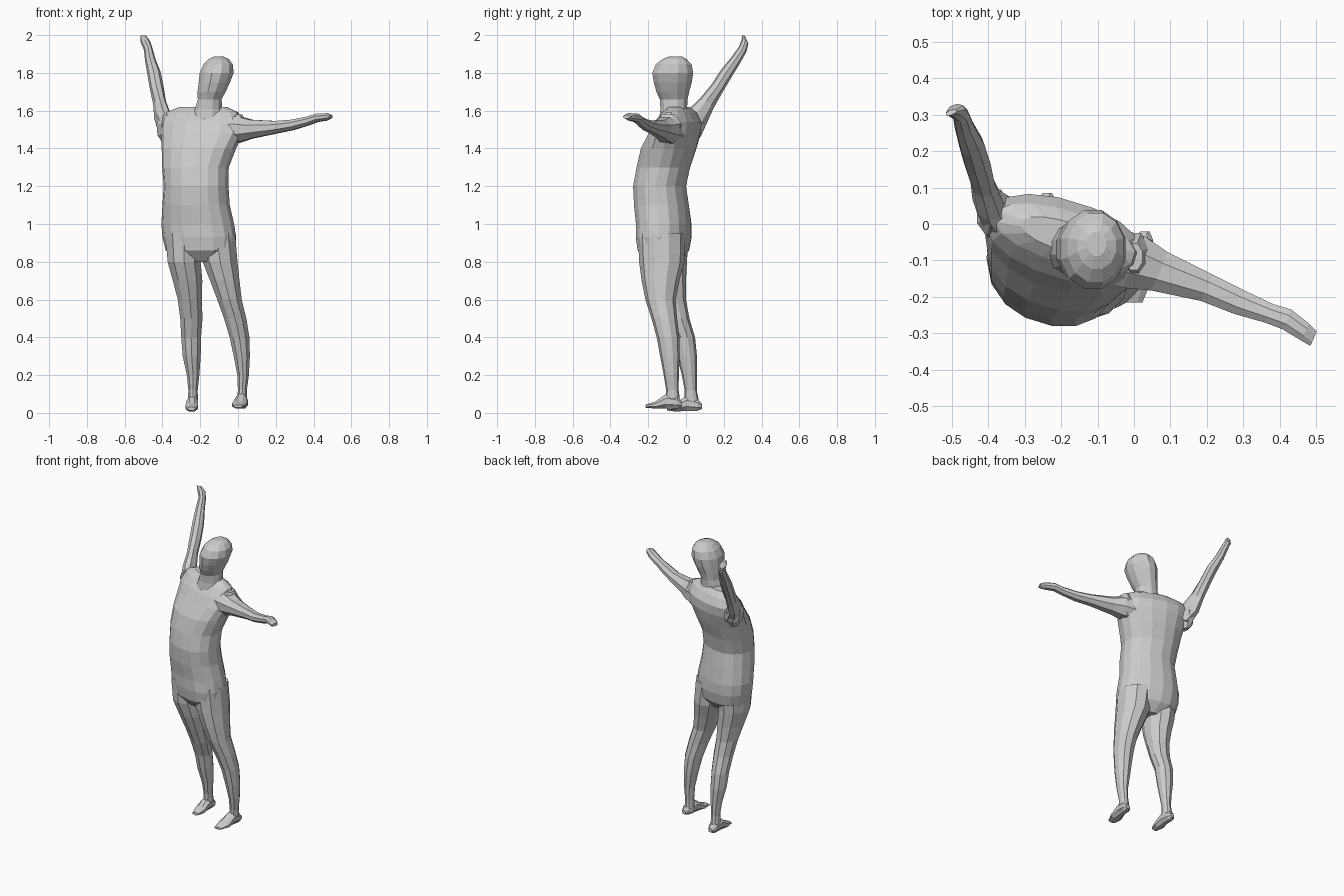
import bpy, bmesh
from math import sin, cos, pi, radians
from mathutils import Vector


def loft(name, sections, u, v, sides=12, power=1.0):
    """Skin elliptical rings (x, y, z, radius_u, radius_v) into a closed faceted body."""
    u, v = Vector(u).normalized(), Vector(v).normalized()
    bm = bmesh.new()
    rings = []
    for x, y, z, a, b in sections:
        ring = []
        for i in range(sides):
            t = 2 * pi * (i + 0.5) / sides
            c, s = cos(t), sin(t)
            c = abs(c) ** power * (1 if c > 0 else -1)
            s = abs(s) ** power * (1 if s > 0 else -1)
            ring.append(bm.verts.new(Vector((x, y, z)) + u * a * c + v * b * s))
        rings.append(ring)
    for r0, r1 in zip(rings, rings[1:]):
        for i in range(sides):
            j = (i + 1) % sides
            bm.faces.new((r0[i], r0[j], r1[j], r1[i]))
    bm.faces.new(rings[0])
    bm.faces.new(rings[-1])
    bmesh.ops.recalc_face_normals(bm, faces=bm.faces)
    mesh = bpy.data.meshes.new(name)
    bm.to_mesh(mesh)
    bm.free()
    obj = bpy.data.objects.new(name, mesh)
    bpy.context.collection.objects.link(obj)
    return obj


X, Y, Z = (1, 0, 0), (0, 1, 0), (0, 0, 1)
yaw = radians(17)

# torso, turned so the outstretched arm's shoulder comes forward
loft("torso", [
    (-0.19, -0.12, 0.80, 0.11, 0.08),
    (-0.20, -0.12, 0.86, 0.185, 0.13),
    (-0.205, -0.118, 0.93, 0.198, 0.141),
    (-0.213, -0.118, 1.00, 0.195, 0.141),
    (-0.222, -0.13, 1.10, 0.180, 0.142),
    (-0.222, -0.14, 1.20, 0.173, 0.137),
    (-0.225, -0.12, 1.30, 0.178, 0.138),
    (-0.207, -0.092, 1.40, 0.200, 0.140),
    (-0.19, -0.06, 1.48, 0.225, 0.124),
    (-0.19, -0.042, 1.54, 0.225, 0.107),
    (-0.19, -0.035, 1.59, 0.200, 0.072),
    (-0.185, -0.035, 1.62, 0.130, 0.040),
], (cos(yaw), -sin(yaw), 0), (sin(yaw), cos(yaw), 0), 16, 0.92)

# neck and head, tilted to one side
loft("head", [
    (-0.16, -0.06, 1.55, 0.095, 0.085),
    (-0.155, -0.065, 1.61, 0.075, 0.073),
    (-0.15, -0.065, 1.66, 0.065, 0.076),
    (-0.14, -0.07, 1.70, 0.077, 0.090),
    (-0.125, -0.07, 1.75, 0.086, 0.104),
    (-0.113, -0.07, 1.80, 0.093, 0.112),
    (-0.105, -0.065, 1.845, 0.080, 0.098),
    (-0.102, -0.06, 1.873, 0.055, 0.066),
    (-0.102, -0.055, 1.887, 0.026, 0.034),
], X, Y, 12)

# legs
loft("rear_leg", [
    (-0.285, -0.11, 0.95, 0.105, 0.125),
    (-0.285, -0.11, 0.80, 0.092, 0.115),
    (-0.267, -0.095, 0.70, 0.082, 0.095),
    (-0.255, -0.075, 0.60, 0.067, 0.075),
    (-0.247, -0.045, 0.50, 0.062, 0.063),
    (-0.248, -0.01, 0.40, 0.055, 0.058),
    (-0.245, 0.005, 0.30, 0.050, 0.053),
    (-0.238, 0.018, 0.20, 0.035, 0.040),
    (-0.238, 0.025, 0.12, 0.026, 0.032),
    (-0.240, 0.030, 0.04, 0.029, 0.042),
], X, Y, 10)
loft("forward_leg", [
    (-0.115, -0.13, 0.95, 0.105, 0.125),
    (-0.095, -0.128, 0.80, 0.097, 0.120),
    (-0.07, -0.135, 0.70, 0.082, 0.100),
    (-0.045, -0.135, 0.60, 0.068, 0.080),
    (-0.015, -0.115, 0.50, 0.062, 0.068),
    (0.008, -0.095, 0.40, 0.055, 0.060),
    (0.020, -0.085, 0.30, 0.045, 0.052),
    (0.027, -0.078, 0.20, 0.032, 0.040),
    (0.023, -0.072, 0.12, 0.025, 0.033),
    (0.020, -0.070, 0.04, 0.030, 0.042),
], X, Y, 10)

# feet, from heel to toes
loft("rear_foot", [
    (-0.238, 0.085, 0.035, 0.014, 0.014),
    (-0.240, 0.060, 0.042, 0.030, 0.034),
    (-0.242, 0.000, 0.050, 0.033, 0.042),
    (-0.245, -0.050, 0.030, 0.036, 0.025),
    (-0.247, -0.100, 0.022, 0.022, 0.010),
], X, Z, 8)
loft("forward_foot", [
    (0.030, -0.020, 0.045, 0.014, 0.014),
    (0.026, -0.045, 0.055, 0.029, 0.035),
    (0.016, -0.105, 0.062, 0.034, 0.042),
    (0.008, -0.160, 0.042, 0.042, 0.021),
    (0.000, -0.215, 0.035, 0.025, 0.008),
], X, Z, 8)

# arm stretched out sideways
loft("outstretched_arm", [
    (-0.08, -0.08, 1.49, 0.085, 0.085),
    (0.00, -0.105, 1.50, 0.083, 0.076),
    (0.07, -0.130, 1.502, 0.062, 0.054),
    (0.20, -0.175, 1.512, 0.043, 0.036),
    (0.29, -0.215, 1.525, 0.038, 0.030),
    (0.37, -0.245, 1.545, 0.030, 0.026),
    (0.42, -0.262, 1.562, 0.032, 0.024),
    (0.47, -0.297, 1.567, 0.028, 0.021),
    (0.493, -0.315, 1.568, 0.023, 0.010),
], (0.4, 0.92, 0), Z, 8)

# arm raised up and back
u = Vector((0.94, 0.34, 0))
v = u.cross(Vector((-0.10, 0.27, 0.45)))
loft("raised_arm", [
    (-0.355, 0.01, 1.50, 0.065, 0.080),
    (-0.400, 0.06, 1.57, 0.042, 0.064),
    (-0.415, 0.11, 1.64, 0.033, 0.046),
    (-0.430, 0.165, 1.72, 0.037, 0.036),
    (-0.445, 0.215, 1.80, 0.036, 0.034),
    (-0.465, 0.265, 1.87, 0.028, 0.028),
    (-0.475, 0.300, 1.925, 0.023, 0.024),
    (-0.490, 0.312, 1.965, 0.026, 0.020),
    (-0.502, 0.306, 1.995, 0.016, 0.008),
], u, v, 8)

# lower shoulder muscles bridging the arms and the chest
for name, x, y in (("raised_shoulder", -0.385, 0.03), ("outstretched_shoulder", 0.0, -0.09)):
    loft(name, [
        (x, y, 1.43, 0.015, 0.03),
        (x, y, 1.47, 0.045, 0.055),
        (x, y, 1.53, 0.050, 0.070),
        (x, y, 1.58, 0.025, 0.040),
    ], X, Y, 8)
